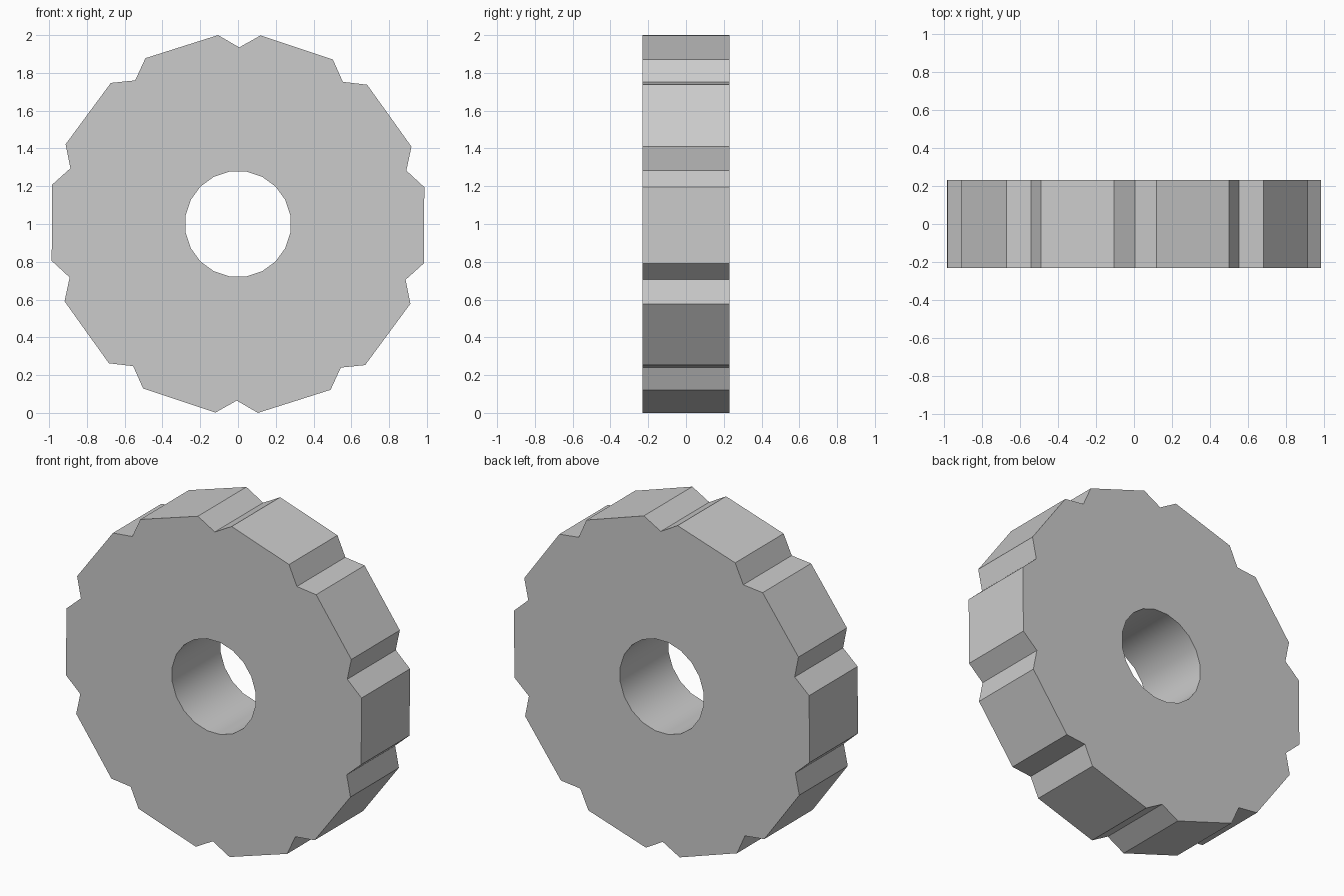
import bpy
import bmesh
from math import sin, cos, radians

if "Cube" in bpy.data.objects:
    bpy.data.objects.remove(bpy.data.objects["Cube"])

TEETH = 10
TIP_R, VALLEY_R = 1.0055, 0.935
HOLE_R, HOLE_SIDES = 0.281, 20
HALF_DEPTH = 0.231
TWIST = 0.4  # slight clockwise turn, degrees


def point(radius, degrees):
    a = radians(degrees)
    return (radius * sin(a), -HALF_DEPTH, 1 + radius * cos(a))


def add_loop(bm, points):
    verts = [bm.verts.new(p) for p in points]
    return [bm.edges.new((v, verts[(i + 1) % len(verts)])) for i, v in enumerate(verts)]


# Toothed rim: a V notch followed by a flat tooth, repeated
step = 360 / TEETH
rim = []
for i in range(TEETH):
    a = i * step + TWIST
    rim += [point(VALLEY_R, a), point(TIP_R, a + 6.43), point(TIP_R, a + step - 6.43)]

# Round bore through the centre
bore = [point(HOLE_R, (i + 0.5) * 360 / HOLE_SIDES) for i in range(HOLE_SIDES)]

# Fill the front face between rim and bore, then extrude to the back
bm = bmesh.new()
edges = add_loop(bm, rim) + add_loop(bm, bore)
bmesh.ops.triangle_fill(bm, edges=edges, use_beauty=True, normal=(0, -1, 0))
back = bmesh.ops.extrude_face_region(bm, geom=bm.faces[:], use_keep_orig=True)
back_verts = [g for g in back["geom"] if isinstance(g, bmesh.types.BMVert)]
bmesh.ops.translate(bm, verts=back_verts, vec=(0, 2 * HALF_DEPTH, 0))
bmesh.ops.recalc_face_normals(bm, faces=bm.faces[:])

mesh = bpy.data.meshes.new("gear_wheel")
bm.to_mesh(mesh)
bm.free()
gear = bpy.data.objects.new("gear_wheel", mesh)
bpy.context.collection.objects.link(gear)

# Smooth bore, crisp teeth
bpy.context.view_layer.objects.active = gear
gear.select_set(True)
bpy.ops.object.shade_smooth_by_angle(angle=radians(25))
